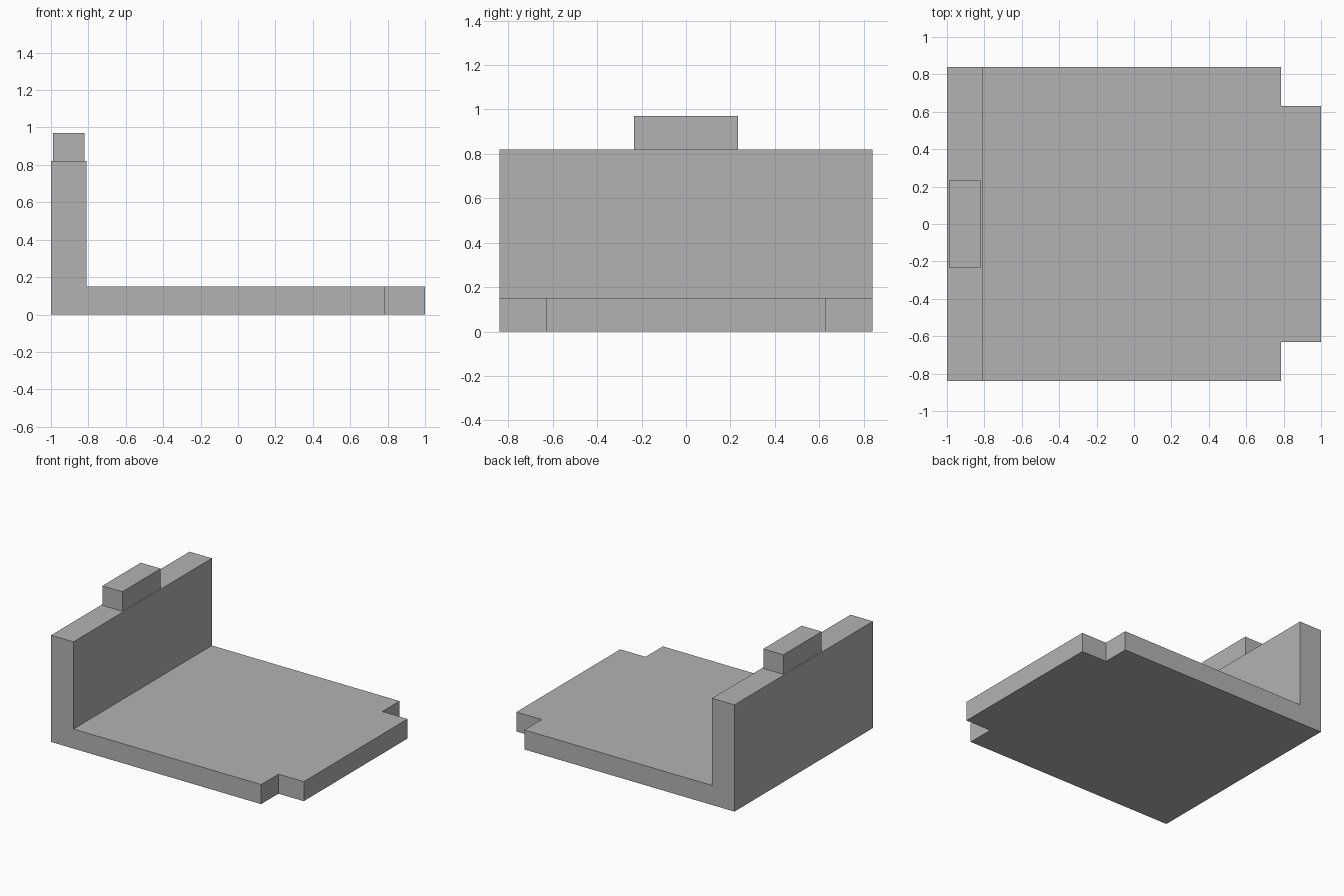
import bpy
import bmesh
from mathutils import Matrix, Vector

default = bpy.data.objects.get("Cube")
if default:
    bpy.data.objects.remove(default, do_unlink=True)

grey = bpy.data.materials.new("plain grey")
grey.use_nodes = True
colour = (0.45, 0.45, 0.45, 1)
grey.diffuse_color = colour
grey.node_tree.nodes["Principled BSDF"].inputs["Base Color"].default_value = colour

WIDTH = 0.84      # half size along y
FLOOR = 0.15      # floor thickness
WALL_TOP = 0.82
WALL_X = -0.81    # inner face of the wall


def add_object(name, bm):
    bmesh.ops.recalc_face_normals(bm, faces=bm.faces)
    mesh = bpy.data.meshes.new(name)
    bm.to_mesh(mesh)
    bm.free()
    mesh.materials.append(grey)
    obj = bpy.data.objects.new(name, mesh)
    bpy.context.collection.objects.link(obj)
    return obj


def box(name, low, high):
    low, high = Vector(low), Vector(high)
    bm = bmesh.new()
    place = Matrix.Translation((low + high) / 2) @ Matrix.Diagonal((*(high - low), 1))
    bmesh.ops.create_cube(bm, size=1, matrix=place)
    return add_object(name, bm)


# L-shaped floor and end wall, extruded from its side profile
profile = [(-1, 0), (1, 0), (1, FLOOR), (WALL_X, FLOOR), (WALL_X, WALL_TOP), (-1, WALL_TOP)]
bm = bmesh.new()
side = bm.faces.new([bm.verts.new((x, -WIDTH, z)) for x, z in profile])
new = bmesh.ops.extrude_face_region(bm, geom=[side], use_keep_orig=True)["geom"]
bmesh.ops.translate(bm, vec=(0, 2 * WIDTH, 0),
                    verts=[v for v in new if isinstance(v, bmesh.types.BMVert)])
floor_and_wall = add_object("floor_and_wall", bm)

# Square notches in the two free corners of the floor
for name, y1, y2 in (("front", -1, -0.63), ("back", 0.63, 1)):
    cutter = box(name + "_notch_cutter", (0.785, y1, -0.1), (1.1, y2, 0.3))
    cutter.hide_render = True
    notch = floor_and_wall.modifiers.new(name + "_notch", "BOOLEAN")
    notch.operation = "DIFFERENCE"
    notch.solver = "EXACT"
    notch.object = cutter
    bpy.context.view_layer.objects.active = floor_and_wall
    bpy.ops.object.modifier_apply(modifier=notch.name)
    bpy.data.objects.remove(cutter, do_unlink=True)

# Small tab on top of the wall
box("wall_tab", (-0.99, -0.233, WALL_TOP), (-0.82, 0.233, 0.97))
